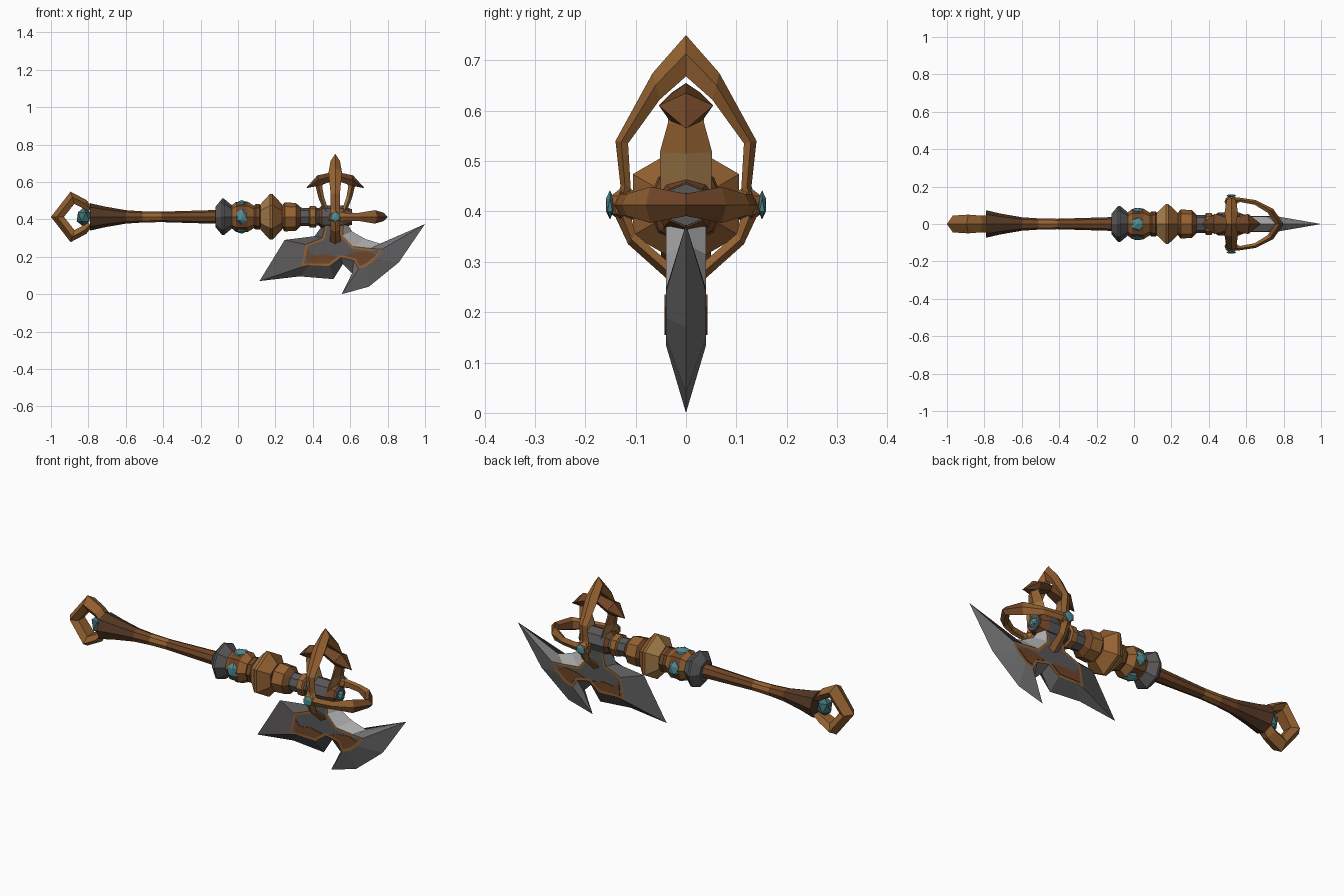
import bpy, bmesh, math
from mathutils import Vector

cube = bpy.data.objects.get("Cube")
if cube:
    bpy.data.objects.remove(cube, do_unlink=True)

AXIS = 0.413   # height of the shaft
HEAD = 0.52    # where the head crosses the shaft


def material(name, *rgb):
    m = bpy.data.materials.new(name)
    m.use_nodes = True
    m.diffuse_color = (*rgb, 1)
    bsdf = m.node_tree.nodes["Principled BSDF"]
    bsdf.inputs["Base Color"].default_value = (*rgb, 1)
    bsdf.inputs["Roughness"].default_value = 0.7
    return m


BRONZE = material("bronze", 0.30, 0.122, 0.032)
BROWN = material("dark bronze", 0.16, 0.06, 0.02)
WOOD = material("dark wood", 0.085, 0.038, 0.017)
TAN = material("pale bronze", 0.38, 0.21, 0.07)
STEEL = material("steel", 0.17, 0.17, 0.175)
DARK = material("dark steel", 0.10, 0.096, 0.096)
LIGHT = material("light steel", 0.40, 0.40, 0.40)
GEM = material("teal gem", 0.08, 0.26, 0.285)
DEEP = material("deep teal gem", 0.05, 0.16, 0.175)


def finish(name, bm, *mats):
    bmesh.ops.recalc_face_normals(bm, faces=bm.faces)
    mesh = bpy.data.meshes.new(name)
    bm.to_mesh(mesh)
    bm.free()
    for m in mats:
        mesh.materials.append(m)
    obj = bpy.data.objects.new(name, mesh)
    bpy.context.collection.objects.link(obj)
    return obj


def loft(bm, rings):
    """Skin equal point rings, close both ends, one material slot per segment."""
    loops = [[bm.verts.new(p) for p in ring] for ring in rings]
    n = len(loops[0])
    for k, (a, b) in enumerate(zip(loops, loops[1:])):
        for i in range(n):
            j = (i + 1) % n
            bm.faces.new((a[i], a[j], b[j], b[i])).material_index = k
    bm.faces.new(loops[0])
    bm.faces.new(loops[-1][::-1]).material_index = len(loops) - 2


def turned(name, profile, mats, sides=8):
    """Turn a profile of (x, radius) about the shaft."""
    bm = bmesh.new()
    angles = [math.tau * i / sides for i in range(sides)]
    loft(bm, [[(x, r * math.sin(a), AXIS + r * math.cos(a)) for a in angles]
              for x, r in profile])
    return finish(name, bm, *mats)


def bar(name, stations, place, mats):
    """Ridged bar; each station is outer point, inner point and half width."""
    bm = bmesh.new()
    rings = []
    for outer, inner, d in stations:
        o, i = Vector(outer), Vector(inner)
        m = o.lerp(i, 0.45)
        rings.append([place(*o, 0), place(*m, d), place(*i, d * 0.6),
                      place(*i, -d * 0.6), place(*m, -d)])
    loft(bm, rings)
    return finish(name, bm, *mats)


def stone(name, centre, size, mat):
    bm = bmesh.new()
    bmesh.ops.create_icosphere(bm, subdivisions=1, radius=1)
    for v in bm.verts:
        v.co = Vector(centre) + Vector([c * s for c, s in zip(v.co, size)])
    return finish(name, bm, mat)


# Shaft and its turned fittings
turned("handle", [(-0.79, 0.073), (-0.71, 0.055), (-0.60, 0.036), (-0.51, 0.03),
                  (-0.41, 0.028), (-0.11, 0.037)], [WOOD, WOOD, BROWN, BRONZE, BROWN])
turned("steel_collar", [(-0.12, 0.055), (-0.085, 0.097), (-0.075, 0.097), (-0.03, 0.06)],
       [DARK] * 3)
turned("gem_barrel", [(-0.035, 0.06), (-0.01, 0.08), (0.05, 0.082), (0.085, 0.06)],
       [BRONZE, BROWN, BRONZE])
turned("neck_core", [(0.07, 0.052), (0.30, 0.05), (0.61, 0.042)], [DARK] * 2)
turned("small_ring", [(0.085, 0.06), (0.095, 0.068), (0.115, 0.068), (0.125, 0.055)],
       [BROWN] * 3)
turned("flared_disc", [(0.12, 0.068), (0.17, 0.122), (0.185, 0.122), (0.235, 0.068)],
       [TAN, BRONZE, BRONZE], 6)
turned("banded_ring", [(0.235, 0.06), (0.25, 0.078), (0.31, 0.074), (0.335, 0.05)],
       [BROWN, BRONZE, BROWN])
turned("neck_ring", [(0.375, 0.04), (0.385, 0.058), (0.415, 0.058), (0.425, 0.04)],
       [BRONZE] * 3)
turned("head_hub", [(0.43, 0.045), (0.45, 0.062), (0.56, 0.062), (0.60, 0.045)],
       [BROWN, DARK, BROWN])
stone("hub_gem", (0.60, 0, AXIS), (0.03, 0.032, 0.03), GEM)

# Gems around the barrel
for k, (dy, dz) in enumerate([(1, 0), (-1, 0), (0, 1), (0, -1)]):
    stone(f"barrel_gem_{k}", (0.02, dy * 0.066, AXIS + dz * 0.066),
          (0.041, 0.024 if dy else 0.04, 0.024 if dz else 0.042), GEM)

# Pommel ring with its gem
half = [((-0.78, 0.05), (-0.80, 0.03), 0.045), ((-0.81, 0.09), (-0.835, 0.05), 0.045),
        ((-0.895, 0.135), (-0.875, 0.07), 0.05), ((-1.0, 0), (-0.93, 0), 0.045)]
for side, s in (("upper", 1), ("lower", -1)):
    bar(f"pommel_ring_{side}", half, lambda x, z, d, s=s: (x, d, AXIS + s * z), [BRONZE] * 3)
stone("pommel_gem", (-0.825, 0, AXIS), (0.042, 0.042, 0.053), DEEP)

# Cage of arches around the head, mirrored left and right
crest = [((0.14, 0.42), (0.115, 0.42), 0.03), ((0.13, 0.45), (0.11, 0.45), 0.025),
         ((0.14, 0.54), (0.115, 0.535), 0.025), ((0.066, 0.675), (0.052, 0.622), 0.036),
         ((0, 0.75), (0, 0.668), 0.025)]
hoop = [((0.51, 0.145), (0.52, 0.11), 0.03), ((0.57, 0.14), (0.57, 0.117), 0.022),
        ((0.65, 0.128), (0.645, 0.103), 0.022), ((0.745, 0.08), (0.715, 0.06), 0.036),
        ((0.80, 0), (0.755, 0), 0.022)]
strut = [((0.15, 0.41), (0.115, 0.41), 0.028), ((0.115, 0.335), (0.10, 0.355), 0.024),
         ((0.04, 0.268), (0.03, 0.295), 0.03)]
for side, s in (("left", 1), ("right", -1)):
    bar(f"crest_arch_{side}", crest, lambda y, z, d, s=s: (HEAD + d, s * y, z), [BRONZE] * 4)
    bar(f"front_hoop_{side}", hoop, lambda x, y, d, s=s: (x, s * y, AXIS + d),
        [BRONZE, BRONZE, BRONZE, BROWN])
    bar(f"lower_strut_{side}", strut, lambda y, z, d, s=s: (HEAD + d, s * y, z), [BRONZE] * 2)
    stone(f"cage_joint_{side}", (HEAD, s * 0.12, AXIS), (0.04, 0.034, 0.04), BRONZE)
    stone(f"cage_gem_{side}", (HEAD, s * 0.151, AXIS), (0.029, 0.009, 0.029), GEM)

# Hooked claws above the hub, mirrored fore and aft
arm = [((0.055, 0.43), (0.03, 0.43), 0.05), ((0.09, 0.515), (0.06, 0.52), 0.052),
       ((0.105, 0.575), (0.07, 0.575), 0.036), ((0.09, 0.62), (0.06, 0.60), 0.034)]
hook = [((0.158, 0.565), (0.152, 0.568), 0.003), ((0.095, 0.635), (0.085, 0.58), 0.054),
        ((0, 0.655), (0, 0.61), 0.03)]
for side, s in (("fore", 1), ("aft", -1)):
    place = lambda x, z, d, s=s: (HEAD + s * x, d, z)
    bar(f"claw_arm_{side}", arm, place, [TAN, BRONZE, BRONZE])
    bar(f"claw_hook_{side}", hook, place, [BROWN] * 2)

# Blade: sharp outer edge, raised inner plateau on both sides
edge = [(0.46, 0.38), (0.41, 0.31), (0.25, 0.29), (0.115, 0.07), (0.33, 0.095), (0.51, 0.08),
        (0.56, 0.16), (0.61, 0.11), (0.555, 0.0), (0.70, 0.04), (0.86, 0.17), (1.0, 0.375),
        (0.76, 0.27), (0.68, 0.295), (0.61, 0.335), (0.58, 0.38)]
plateau = [(0.47, 0.38), (0.45, 0.30), (0.36, 0.265), (0.34, 0.145), (0.38, 0.155), (0.49, 0.15),
           (0.55, 0.195), (0.62, 0.18), (0.645, 0.135), (0.69, 0.15), (0.74, 0.19), (0.77, 0.24),
           (0.705, 0.245), (0.615, 0.255), (0.56, 0.315), (0.565, 0.38)]
bm = bmesh.new()
rim = [bm.verts.new((x, 0, z)) for x, z in edge]
caps = []
for s in (1, -1):
    top = [bm.verts.new((x, s * 0.04, z)) for x, z in plateau]
    for i in range(len(rim)):
        j = (i + 1) % len(rim)
        f = bm.faces.new((rim[i], rim[j], top[j], top[i]))
        mid = f.calc_center_median()
        if mid.x < 0.55:
            f.material_index = 1      # dark rear half
        elif mid.x < 0.70 and mid.z > 0.24:
            f.material_index = 3      # bright bevel beside the neck
    caps.append(bm.faces.new(top))
bmesh.ops.recalc_face_normals(bm, faces=bm.faces)
# Bronze trim inset around a dark steel field
for cap in caps:
    trim = bmesh.ops.inset_individual(bm, faces=[cap], thickness=0.014, depth=0.0)
    for f in trim["faces"]:
        f.material_index = 2
    cap.material_index = 1
finish("axe_blade", bm, STEEL, DARK, BRONZE, LIGHT)

# Dark bronze inlays on the blade
inlays = [[(0.365, 0.165), (0.485, 0.165), (0.53, 0.20), (0.46, 0.215), (0.40, 0.205),
           (0.37, 0.235)],
          [(0.575, 0.205), (0.63, 0.19), (0.65, 0.155), (0.685, 0.165), (0.735, 0.21),
           (0.69, 0.23), (0.62, 0.222)]]
for side, s in (("left", 1), ("right", -1)):
    bm = bmesh.new()
    for shape in inlays:
        loft(bm, [[(x, s * y, z) for x, z in shape] for y in (0.039, 0.043)])
    finish(f"blade_inlay_{side}", bm, BROWN)
